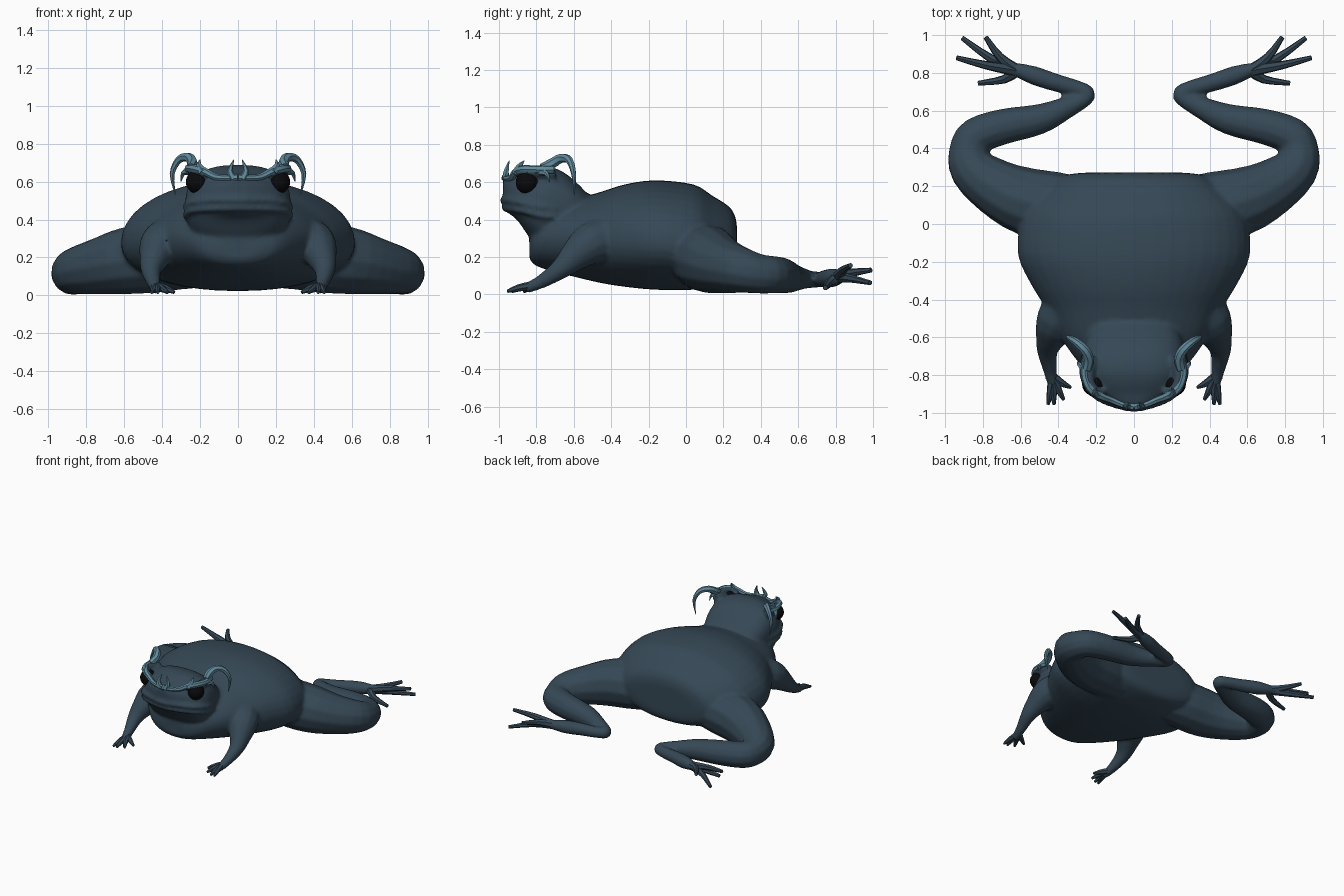
import bpy, bmesh, math
from mathutils import Vector


def material(name, rgb):
    m = bpy.data.materials.new(name)
    m.diffuse_color = (*rgb, 1)
    return m


SKIN = material("slate skin", (0.036, 0.065, 0.092))
HORN = material("pale teal horn", (0.12, 0.255, 0.335))
EYE = material("black eye", (0.003, 0.003, 0.004))


def skin_rings(name, rings, mat):
    """Join a list of equal point rings into a closed surface."""
    bm = bmesh.new()
    loops = [[bm.verts.new(p) for p in r] for r in rings]
    n = len(loops[0])
    for a, b in zip(loops, loops[1:]):
        for i in range(n):
            bm.faces.new((a[i], a[(i + 1) % n], b[(i + 1) % n], b[i]))
    bm.faces.new(loops[0][::-1])
    bm.faces.new(loops[-1])
    bmesh.ops.recalc_face_normals(bm, faces=bm.faces)
    me = bpy.data.meshes.new(name)
    bm.to_mesh(me)
    bm.free()
    me.materials.append(mat)
    ob = bpy.data.objects.new(name, me)
    bpy.context.collection.objects.link(ob)
    return ob


def spline(pts, steps):
    """Catmull-Rom interpolation of point tuples of any length."""
    p = [pts[0]] + list(pts) + [pts[-1]]
    out = []
    for i in range(1, len(p) - 2):
        for k in range(steps):
            t = k / steps
            out.append([0.5 * (2 * b + (c - a) * t + (2 * a - 5 * b + 4 * c - d) * t * t
                               + (3 * b - a - 3 * c + d) * t ** 3)
                        for a, b, c, d in zip(p[i - 1], p[i], p[i + 1], p[i + 2])])
    return out + [list(pts[-1])]


def tube(name, pts, mat=SKIN, sides=12, steps=3):
    """Tapered limb through (x, y, z, radius) points."""
    pts = spline(pts, steps)
    c = [Vector(p[:3]) for p in pts]
    rings, side = [], None
    for i, p in enumerate(pts):
        t = (c[min(i + 1, len(c) - 1)] - c[max(i - 1, 0)]).normalized()
        ref = side if side else (Vector((0, 0, 1)) if abs(t.z) < 0.9 else Vector((1, 0, 0)))
        side = (ref - t * ref.dot(t)).normalized()
        up = t.cross(side)
        r = max(p[3], 0.002)
        rings.append([c[i] + r * (side * math.cos(a) + up * math.sin(a))
                      for a in (2 * math.pi * k / sides for k in range(sides))])
    return skin_rings(name, rings, mat)


def pair(name, pts, **kw):
    """Left and right copies of a tube."""
    return [tube(f"{side}_{name}", [(s * p[0], *p[1:]) for p in pts], **kw)
            for side, s in (("right", 1), ("left", -1))]


def loft(name, stations, up_pow, low_pow, sides=40):
    """Body form from (y, half width, low z, widest z, high z) stations."""
    rings = []
    for y, w, lo, mid, hi in spline(stations, 3):
        ring = []
        for k in range(sides):
            a = 2 * math.pi * k / sides
            ca, sa = math.cos(a), math.sin(a)
            e = 2 / (up_pow if sa >= 0 else low_pow)
            h = (hi - mid) if sa >= 0 else (mid - lo)
            ring.append((math.copysign(abs(ca) ** e, ca) * w, y,
                         mid + math.copysign(abs(sa) ** e, sa) * h))
        rings.append(ring)
    return skin_rings(name, rings, SKIN)


# Trunk and head masses
parts = [
    loft("trunk", [
        (0.272, 0.25, 0.15, 0.25, 0.37), (0.262, 0.35, 0.1, 0.25, 0.42),
        (0.228, 0.425, 0.065, 0.24, 0.472),
        (0.14, 0.52, 0.04, 0.25, 0.528), (0.04, 0.595, 0.025, 0.26, 0.588),
        (-0.16, 0.615, 0.025, 0.28, 0.61), (-0.32, 0.545, 0.04, 0.29, 0.59),
        (-0.45, 0.465, 0.06, 0.29, 0.55), (-0.58, 0.4, 0.09, 0.3, 0.51),
        (-0.68, 0.335, 0.115, 0.3, 0.47), (-0.77, 0.26, 0.14, 0.29, 0.42),
        (-0.818, 0.19, 0.165, 0.27, 0.36), (-0.838, 0.1, 0.195, 0.245, 0.3)], 2.05, 2.15),
    loft("head", [
        (-0.4, 0.15, 0.3, 0.38, 0.45), (-0.5, 0.2, 0.28, 0.42, 0.515),
        (-0.6, 0.25, 0.26, 0.45, 0.612), (-0.68, 0.27, 0.25, 0.465, 0.667),
        (-0.77, 0.278, 0.25, 0.47, 0.688), (-0.84, 0.255, 0.31, 0.475, 0.675),
        (-0.9, 0.21, 0.395, 0.485, 0.65), (-0.95, 0.13, 0.435, 0.5, 0.635),
        (-0.978, 0.05, 0.46, 0.51, 0.615)], 2.6, 2.3),
]

# Upper and lower lips
for nm, z, grow in (("upper_lip", 0.503, 0.0), ("lower_lip", 0.457, -0.008)):
    outline = [(0.265, -0.7, -0.045), (0.276, -0.78, -0.035), (0.255, -0.86, -0.015),
               (0.2, -0.917, -0.004), (0.11, -0.957, 0), (0, -0.98, 0)]
    outline += [(-x, y, d) for x, y, d in outline[-2::-1]]
    parts.append(tube(nm, [(x, y - grow, z + d, 0.017) for x, y, d in outline], sides=8))

# Eyelids
parts += pair("eyelid", [(0.16, -0.9, 0.64, 0.02), (0.205, -0.885, 0.655, 0.026),
                         (0.235, -0.84, 0.66, 0.028), (0.24, -0.78, 0.655, 0.03),
                         (0.22, -0.7, 0.64, 0.03)])

# Front legs
parts += pair("front_leg", [
    (0.33, -0.4, 0.3, 0.13), (0.405, -0.51, 0.27, 0.115), (0.44, -0.6, 0.2, 0.083),
    (0.458, -0.67, 0.137, 0.057), (0.445, -0.77, 0.07, 0.038), (0.427, -0.86, 0.03, 0.028)])

# Hind legs folded from thigh to ankle, then out to the foot
parts += pair("hind_leg", [
    (0.2, 0.07, 0.19, 0.15), (0.38, 0.09, 0.2, 0.18), (0.57, 0.12, 0.185, 0.18),
    (0.74, 0.2, 0.152, 0.15), (0.855, 0.295, 0.13, 0.125), (0.872, 0.39, 0.11, 0.108),
    (0.835, 0.465, 0.105, 0.102), (0.69, 0.516, 0.1, 0.096), (0.5, 0.555, 0.09, 0.082),
    (0.36, 0.615, 0.085, 0.06), (0.27, 0.662, 0.08, 0.048), (0.248, 0.69, 0.08, 0.045),
    (0.3, 0.718, 0.08, 0.043), (0.42, 0.75, 0.085, 0.048), (0.54, 0.79, 0.09, 0.05),
    (0.66, 0.83, 0.095, 0.03)])

# Fuse the masses into one smooth skin
bpy.ops.object.select_all(action='DESELECT')
for o in parts:
    o.select_set(True)
body = parts[0]
bpy.context.view_layer.objects.active = body
bpy.ops.object.join()
body.name = "body"
rm = body.modifiers.new("fuse", 'REMESH')
rm.mode = 'VOXEL'
rm.voxel_size = 0.013
sm = body.modifiers.new("soften", 'SMOOTH')
sm.factor = 0.5
sm.iterations = 5
for m in ("fuse", "soften"):
    bpy.ops.object.modifier_apply(modifier=m)

# Fingers
for i, (x, y) in enumerate([(0.335, -0.865), (0.372, -0.93), (0.423, -0.955), (0.455, -0.955)]):
    pair(f"finger_{i + 1}", [(0.43, -0.81, 0.048, 0.026),
                             (0.43 * 0.45 + x * 0.55, -0.82 * 0.45 + y * 0.55, 0.035, 0.019),
                             (x, y, 0.016, 0.009)], sides=7)

# Toes
for i, (mid, tip) in enumerate([
        ((0.71, 0.885, 0.115), (0.785, 0.99, 0.13)), ((0.76, 0.878, 0.085), (0.91, 0.985, 0.062)),
        ((0.78, 0.84, 0.13), (0.94, 0.88, 0.155)), ((0.69, 0.765, 0.06), (0.825, 0.745, 0.035))]):
    pair(f"toe_{i + 1}", [(0.5, 0.773, 0.088, 0.038), (0.61, 0.81, 0.092, 0.034),
                          (*mid, 0.023), (*tip, 0.013)], sides=7)

# Eyes
for side, s in (("right", 1), ("left", -1)):
    bpy.ops.mesh.primitive_uv_sphere_add(segments=24, ring_count=14, radius=0.062,
                                         location=(s * 0.213, -0.848, 0.598))
    eye = bpy.context.object
    eye.name = side + "_eye"
    eye.data.materials.append(EYE)

# Brow ridges, sweeping from the snout over each eye
pair("brow", [(0, -0.968, 0.622, 0.02), (0.06, -0.957, 0.62, 0.016), (0.12, -0.932, 0.625, 0.018),
              (0.18, -0.908, 0.655, 0.021), (0.236, -0.868, 0.67, 0.021),
              (0.262, -0.79, 0.668, 0.021), (0.248, -0.71, 0.668, 0.024)], mat=HORN, sides=7)
# Curled horns behind the eyes
pair("curled_horn", [(0.25, -0.77, 0.676, 0.024), (0.24, -0.715, 0.7, 0.028),
                     (0.262, -0.665, 0.728, 0.025), (0.31, -0.622, 0.715, 0.02),
                     (0.347, -0.6, 0.64, 0.013), (0.33, -0.597, 0.53, 0.002)], mat=HORN, sides=7)
# Small thorns at the cheek, brow and snout
pair("cheek_thorn", [(0.258, -0.78, 0.655, 0.02), (0.288, -0.745, 0.645, 0.013),
                     (0.3, -0.73, 0.6, 0.002)], mat=HORN, sides=6)
pair("brow_thorn", [(0.185, -0.905, 0.65, 0.026), (0.205, -0.89, 0.685, 0.016),
                    (0.2, -0.865, 0.715, 0.002)], mat=HORN, sides=6)
pair("snout_thorn", [(0.025, -0.962, 0.615, 0.022), (0.042, -0.962, 0.655, 0.016),
                     (0.022, -0.945, 0.715, 0.002)], mat=HORN, sides=6)

# Smooth shading throughout
bpy.ops.object.select_all(action='DESELECT')
for o in bpy.context.scene.objects:
    o.select_set(True)
    bpy.context.view_layer.objects.active = o
bpy.ops.object.shade_smooth_by_angle(angle=math.radians(40))
